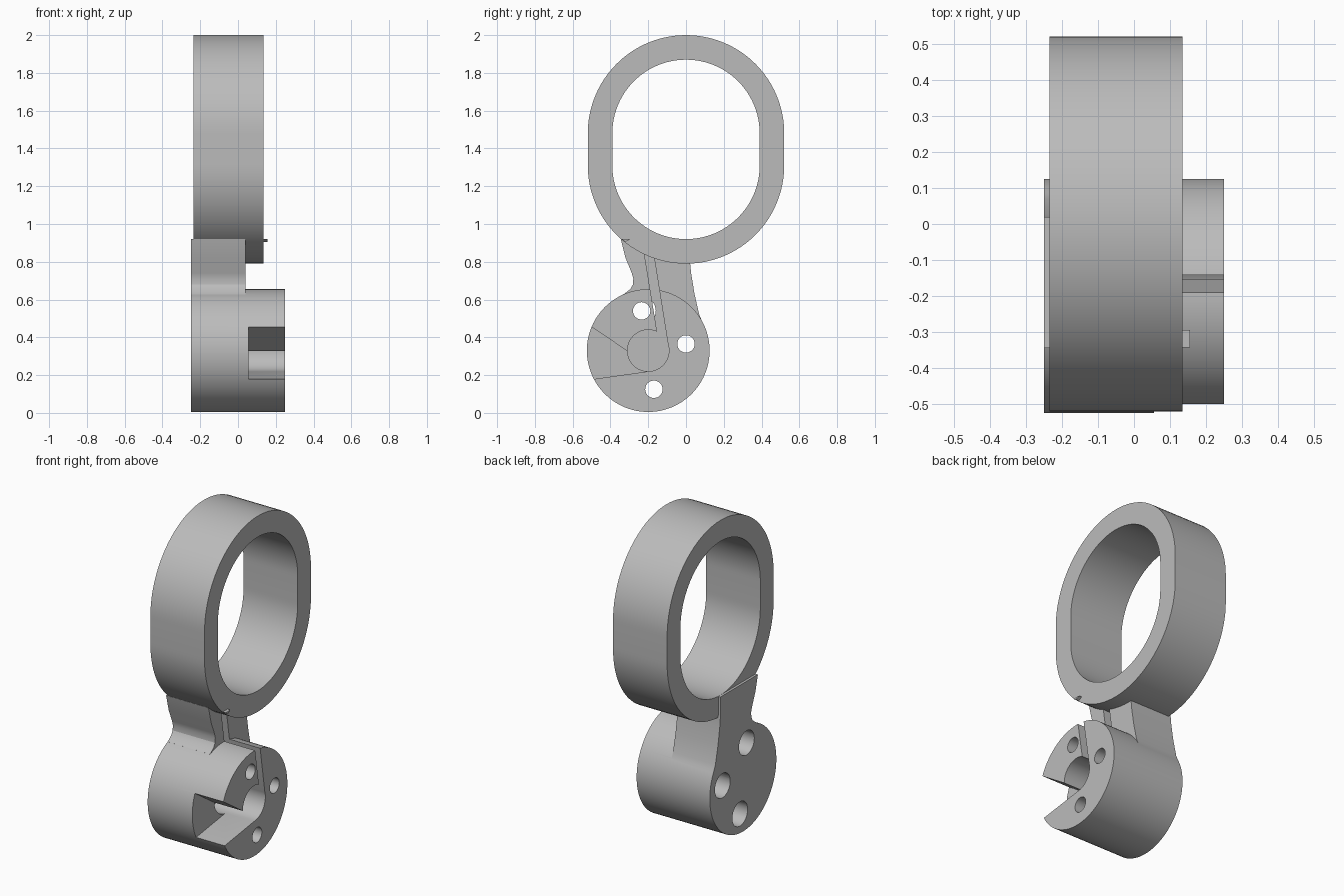
import bpy, bmesh, math

cube = bpy.data.objects.get("Cube")
if cube:
    bpy.data.objects.remove(cube, do_unlink=True)

grey = bpy.data.materials.new("plain_grey")
grey.use_nodes = True
grey.diffuse_color = (0.5, 0.5, 0.5, 1)
grey.node_tree.nodes["Principled BSDF"].inputs["Base Color"].default_value = (0.5, 0.5, 0.5, 1)


def prism(name, outline, x0, x1):
    """Extrude a (y, z) outline along x."""
    bm = bmesh.new()
    face = bm.faces.new([bm.verts.new((x0, y, z)) for y, z in outline])
    extruded = bmesh.ops.extrude_face_region(bm, geom=[face])["geom"]
    for v in extruded:
        if isinstance(v, bmesh.types.BMVert):
            v.co.x = x1
    bmesh.ops.recalc_face_normals(bm, faces=bm.faces)
    mesh = bpy.data.meshes.new(name)
    bm.to_mesh(mesh)
    bm.free()
    mesh.materials.append(grey)
    obj = bpy.data.objects.new(name, mesh)
    bpy.context.collection.objects.link(obj)
    return obj


def stadium(radius, low, high, y=0, steps=48):
    """Two half circles joined by straight sides; a circle when low equals high."""
    points = []
    for centre, start in ((high, 0), (low, math.pi)):
        last = steps + 1 if high > low else steps
        for i in range(last):
            a = start + math.pi * i / steps
            points.append((y + radius * math.cos(a), centre + radius * math.sin(a)))
    return points


def circle(y, z, radius, steps=24):
    return stadium(radius, z, z, y, steps)


def combine(target, tool, operation):
    mod = target.modifiers.new("combine", "BOOLEAN")
    mod.operation = operation
    mod.solver = "EXACT"
    mod.object = tool
    bpy.context.view_layer.objects.active = target
    bpy.ops.object.modifier_apply(modifier=mod.name)
    bpy.data.objects.remove(tool, do_unlink=True)


# Oblong ring
ring = prism("ring", stadium(0.52, 1.31, 1.48), -0.235, 0.135)
combine(ring, prism("ring_opening", stadium(0.39, 1.31, 1.48), -0.5, 0.5), "DIFFERENCE")

# Round hub with the neck that carries the ring
hub = prism("hub_and_neck", circle(-0.2, 0.33, 0.325, 48), -0.25, 0.25)
neck_outline = [(-0.345, 0.92), (-0.32, 0.82), (-0.287, 0.74), (-0.279, 0.71),
                (-0.281, 0.68), (-0.295, 0.655), (-0.33, 0.628), (-0.2, 0.33),
                (0.1, 0.45), (0.07, 0.52), (0.045, 0.63), (0.027, 0.74),
                (0.02, 0.81), (0.02, 0.92)]
combine(hub, prism("neck", neck_outline, -0.25, 0.04), "UNION")

# Bore, wedge pocket and narrow slot, open on the left side
wedge = [(-0.6, 0.523), (-0.3, 0.32), (-0.2, 0.33), (-0.2, 0.22), (-0.6, 0.163)]
slot = [(-0.137, 0.33), (-0.09, 0.33), (-0.189, 0.95), (-0.238, 0.95)]
combine(hub, prism("bore", circle(-0.2, 0.33, 0.11), -0.05, 0.4), "DIFFERENCE")
combine(hub, prism("wedge_pocket", wedge, 0.055, 0.4), "DIFFERENCE")
combine(hub, prism("slot", slot, -0.05, 0.4), "DIFFERENCE")

# Three screw holes, widened on the right side
for y, z in ((-0.235, 0.54), (0.0, 0.365), (-0.17, 0.125)):
    combine(hub, prism("screw_hole", circle(y, z, 0.046, 16), -0.4, 0.4), "DIFFERENCE")
    combine(hub, prism("screw_recess", circle(y, z, 0.075, 16), -0.4, 0.0), "DIFFERENCE")

# Small ridge at the neck's upper corner
ridge = prism("ridge", [(-0.343, 0.92), (-0.295, 0.92), (-0.32, 0.905)], 0.0, 0.155)

for obj in (ring, hub, ridge):
    bpy.ops.object.select_all(action="DESELECT")
    obj.select_set(True)
    bpy.context.view_layer.objects.active = obj
    bpy.ops.object.shade_smooth_by_angle(angle=math.radians(25))
